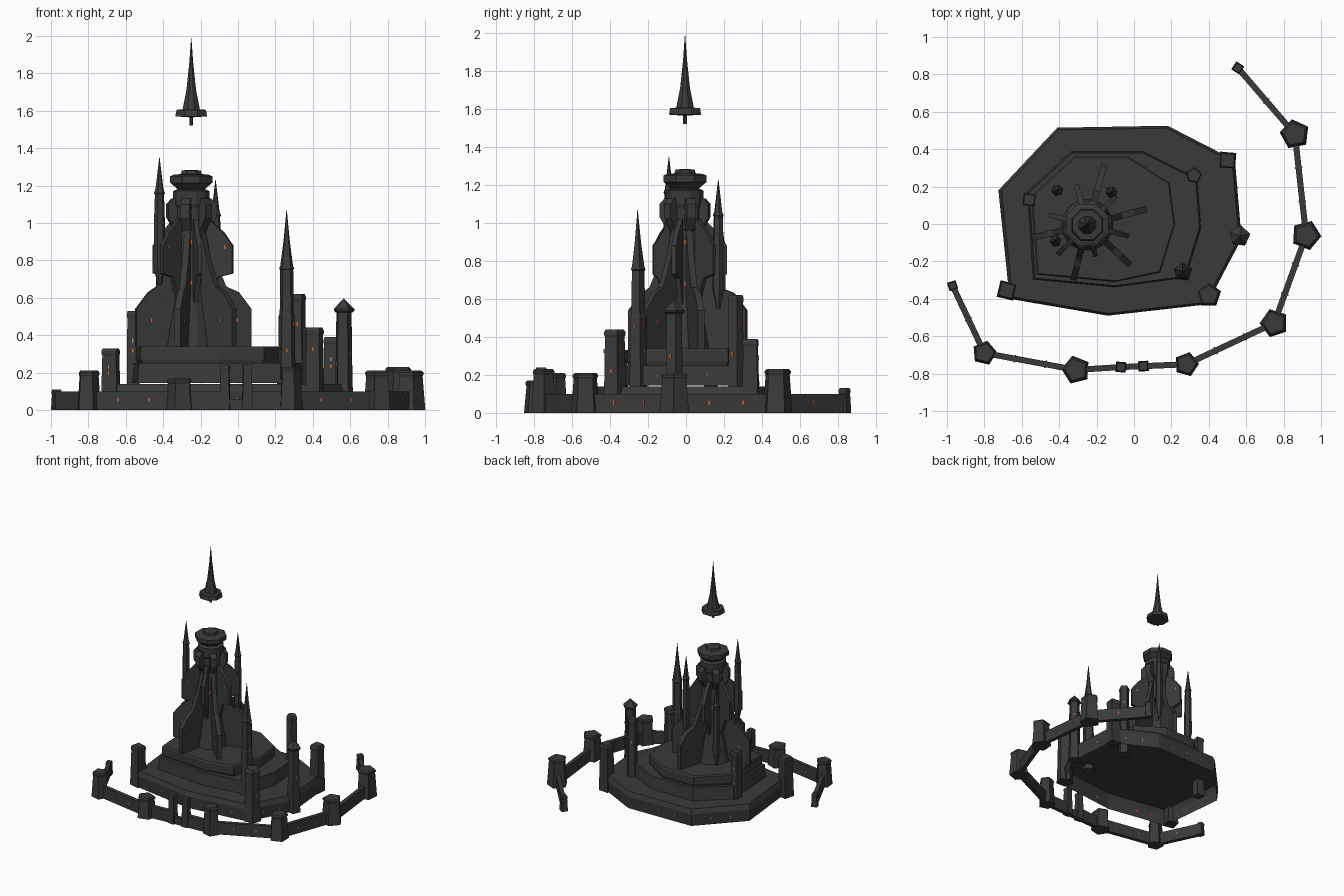
import bpy, bmesh, math
from mathutils import Matrix, Vector

if "Cube" in bpy.data.objects:
    bpy.data.objects.remove(bpy.data.objects["Cube"])


def material(name, rgb):
    m = bpy.data.materials.new(name)
    m.use_nodes = True
    m.diffuse_color = (*rgb, 1)
    m.node_tree.nodes["Principled BSDF"].inputs["Base Color"].default_value = (*rgb, 1)
    return m


STONE = material("dark stone", (0.042, 0.042, 0.042))
ORANGE = material("orange window", (0.75, 0.12, 0.02))
PALE = material("pale window", (0.3, 0.3, 0.3))


def finish(name, bm, mat=STONE):
    bmesh.ops.recalc_face_normals(bm, faces=bm.faces)
    mesh = bpy.data.meshes.new(name)
    bm.to_mesh(mesh)
    bm.free()
    mesh.materials.append(mat)
    ob = bpy.data.objects.new(name, mesh)
    bpy.context.collection.objects.link(ob)
    return ob


def skin(name, rings, floor=True):
    """Solid from stacked rings of equal point count, open below without a floor."""
    bm = bmesh.new()
    loops = [[bm.verts.new(p) for p in ring] for ring in rings]
    n = len(loops[0])
    for a, b in zip(loops, loops[1:]):
        for i in range(n):
            j = (i + 1) % n
            bm.faces.new((a[i], a[j], b[j], b[i]))
    if floor:
        bm.faces.new(loops[0])
    bm.faces.new(loops[-1])
    return finish(name, bm)


def lathe(name, x, y, sides, turn, profile):
    """Faceted tower from (radius, height) pairs."""
    def ring(r, z):
        angles = [turn + math.tau * i / sides for i in range(sides)]
        return [(x + r * math.cos(a), y + r * math.sin(a), z) for a in angles]
    return skin(name, [ring(r, z) for r, z in profile])


def tier(name, outline, levels, floor=True):
    """Plateau from an outline; levels are (inset scale, height)."""
    c = sum((Vector(p) for p in outline), Vector((0, 0))) / len(outline)
    rings = [[(*(c + (Vector(p) - c) * s), z) for p in outline] for s, z in levels]
    return skin(name, rings, floor)


windows = {"orange": bmesh.new(), "pale": bmesh.new()}


def window(x, y, z, angle, kind="orange"):
    """Thin upright plate facing the given direction."""
    m = Matrix.Translation((x, y, z)) @ Matrix.Rotation(angle, 4, "Z")
    bmesh.ops.create_cube(windows[kind], size=1,
                          matrix=m @ Matrix.Diagonal((0.009, 0.008, 0.02, 1)))


def tower_windows(x, y, r, sides, turn, heights):
    """One window per height, each on the next face but one."""
    d = r * math.cos(math.pi / sides)
    for i, z in enumerate(heights):
        a = turn + math.tau * (2 * i + 0.5) / sides
        window(x + d * math.cos(a), y + d * math.sin(a), z, a,
               "pale" if i % 5 == 3 else "orange")


def along(points, z, step, offset):
    """Windows spaced along both sides of a run of points."""
    for p, q in zip(points, points[1:]):
        p, q = Vector(p), Vector(q)
        d = q - p
        a = math.atan2(-d.x, d.y)
        count = max(1, int(d.length / step))
        for i in range(count):
            c = p + d * (i + 1) / (count + 1)
            for k in {offset, -offset}:
                window(c.x + k * math.cos(a), c.y + k * math.sin(a), z, a)


# Stepped plateau, the platform hollow underneath
base = [(-0.725, 0.18), (-0.41, 0.515), (0.18, 0.525), (0.54, 0.34),
        (0.575, -0.08), (0.39, -0.43), (-0.14, -0.49), (-0.665, -0.4)]
middle = [(-0.56, 0.17), (-0.33, 0.38), (0.05, 0.38), (0.33, 0.24),
          (0.35, -0.02), (0.27, -0.28), (-0.1, -0.33), (-0.53, -0.29)]
upper = [(-0.55, 0.15), (-0.32, 0.36), (-0.03, 0.36), (0.19, 0.22),
         (0.22, 0), (0.14, -0.26), (-0.1, -0.31), (-0.52, -0.27)]
tier("base_platform", base, [(0.985, 0), (1, 0.1), (0.975, 0.14)], floor=False)
tier("middle_terrace", middle, [(1.02, 0.145), (1, 0.25)])
tier("upper_terrace", upper, [(0.98, 0.25), (1, 0.27), (1, 0.33), (0.98, 0.34)])
along([Vector(p) * 0.993 for p in base + base[:1]], 0.055, 0.17, 0)
along(middle[1:6], 0.19, 0.3, 0)

# Curtain wall: x, y, tower radius, tower height
posts = [(-0.97, -0.33, 0.03, 0.11), (-0.8, -0.69, 0.06, 0.21),
         (-0.31, -0.78, 0.07, 0.17), (-0.07, -0.765, 0.035, 0.24),
         (0.05, -0.76, 0.035, 0.24), (0.28, -0.75, 0.06, 0.23),
         (0.75, -0.53, 0.07, 0.21), (0.92, -0.06, 0.073, 0.21),
         (0.86, 0.48, 0.073, 0.23), (0.555, 0.835, 0.032, 0.13)]
for i, (a, b) in enumerate(zip(posts, posts[1:])):
    p, q = Vector(a[:2]), Vector(b[:2])
    d = q - p
    side = Vector((-d.y, d.x)).normalized() * 0.016
    corners = [p + side, q + side, q - side, p - side]
    height = 0.06 if a[2] == b[2] == 0.035 else 0.1
    skin(f"wall_{i}", [[(c.x, c.y, z) for c in corners] for z in (0, height)])
    if d.length > 0.25:
        along([p, q], 0.055, 0.24, 0.016)
for i, (x, y, r, h) in enumerate(posts):
    sides = 4 if r < 0.04 else 5
    turn = math.atan2(y, x) + (0.785 if sides == 4 else 0)
    lathe(f"wall_tower_{i}", x, y, sides, turn,
          [(r * 1.12, 0), (r * 0.92, h - 0.03), (r, h - 0.02), (r, h - 0.01), (r * 0.85, h)])

# Towers standing on the plateau: x, y, radius, sides, turn, height
keeps = [(0.4, -0.38, 0.062, 5, 0.3, 0.44), (0.32, 0.26, 0.044, 5, 0.2, 0.62),
         (0.5, 0.34, 0.056, 4, 0.7, 0.39), (-0.68, -0.355, 0.058, 4, 0.55, 0.33),
         (-0.56, 0.13, 0.045, 4, 0.7, 0.53)]
for i, (x, y, r, n, t, h) in enumerate(keeps):
    lathe(f"keep_tower_{i}", x, y, n, t,
          [(r * 1.1, 0), (r, 0.15), (r * 0.92, h - 0.04), (r, h - 0.03),
           (r, h - 0.015), (r * 0.85, h)])
    tower_windows(x, y, r * 0.97, n, t, [h * k for k in (0.75, 0.6, 0.5, 0.7, 0.74)])
lathe("roofed_tower", 0.565, -0.065, 5, 0.2,
      [(0.056, 0), (0.048, 0.15), (0.043, 0.52), (0.058, 0.53), (0.058, 0.54), (0.002, 0.595)])
tower_windows(0.565, -0.065, 0.047, 5, 0.2, [0.4, 0.25, 0.3, 0.2])
lathe("tall_spire_tower", 0.26, -0.255, 5, 0.3,
      [(0.055, 0.1), (0.047, 0.3), (0.045, 0.5), (0.039, 0.52), (0.037, 0.75),
       (0.043, 0.755), (0.036, 0.77), (0.018, 0.9), (0.001, 1.07)])
tower_windows(0.26, -0.255, 0.0465, 5, 0.3, [0.48, 0.33, 0.46, 0.4, 0.32, 0.33])
tower_windows(0.26, -0.255, 0.039, 5, 0.3, [0.65, 0.6])

# Central tower core and crown
CX, CY = -0.25, -0.005
CORE = 0.09
lathe("tower_core", CX, CY, 12, math.pi / 12,
      [(0.14, 0.34), (CORE, 0.62), (CORE, 1.08), (0.1, 1.1), (0.1, 1.17), (0.08, 1.18)])
lathe("tower_crown", CX, CY, 8, math.pi / 8,
      [(0.08, 1.16), (0.08, 1.18), (0.108, 1.205), (0.122, 1.215), (0.122, 1.25),
       (0.1, 1.258), (0.06, 1.262), (0.055, 1.28), (0.03, 1.283)])
for i in range(12):
    a = i * math.pi / 6
    for z in ((1.06, 0.98, 0.9, 0.68) if i % 3 == 0 else (0.8,)):
        window(CX + CORE * 0.97 * math.cos(a), CY + CORE * 0.97 * math.sin(a), z, a)


def fin(name, degrees, thickness, profile, lit=None):
    """Upright slab radiating from the tower axis, lit = (radius, height) of side windows."""
    angle = math.radians(degrees)
    u = Vector((math.cos(angle), math.sin(angle), 0))
    v = Vector((-u.y, u.x, 0)) * thickness / 2
    centre = Vector((CX, CY, 0))
    skin(name, [[centre + u * r + Vector((0, 0, z)) + v * s for r, z in profile]
                for s in (-1, 1)])
    if lit:
        for s in (-1, 1):
            c = centre + u * lit[0] + v * s
            window(c.x, c.y, lit[1], angle + math.pi / 2)


# Great buttresses (direction, reach) alternating with raised ones
for i, (degrees, reach) in enumerate([(15, 0.33), (74, 0.337), (193, 0.305),
                                      (256, 0.305), (317, 0.315)]):
    fin(f"great_buttress_{i}", degrees, 0.034,
        [(0, 0.34), (reach, 0.34), (reach, 0.54), (reach - 0.07, 0.63),
         (0.19, 0.66), (0.13, 0.8), (0.09, 0.95), (0, 0.95)], (reach - 0.08, 0.48))
for i, reach in enumerate([0.22, 0.225, 0.21, 0.225, 0.175, 0.23]):
    fin(f"raised_buttress_{i}", 45 + 60 * i, 0.026,
        [(0, 0.5), (0.09, 0.55), (0.15, 0.71), (reach, 0.73), (reach, 0.88),
         (reach - 0.05, 0.95), (0.1, 1.02), (0, 1.02)],
        (reach - 0.04, 0.87) if i % 2 else None)
for i in range(6):
    fin(f"collar_block_{i}", 15 + 60 * i, 0.05,
        [(0, 0.92), (0.09, 0.96), (0.132, 1.03), (0.132, 1.1), (0.105, 1.13), (0, 1.13)])

# Slender spires clinging to the tower: x, y, top
for i, (x, y, top) in enumerate([(-0.42, -0.09, 1.35), (-0.12, 0.17, 1.23), (-0.41, 0.18, 1.08)]):
    lathe(f"slender_spire_{i}", x, y, 6, 0.2,
          [(0.012, top - 0.68), (0.032, top - 0.58), (0.029, top - 0.32), (0.025, top - 0.2),
           (0.03, top - 0.19), (0.022, top - 0.17), (0.001, top)])

# Floating pinnacle
lathe("floating_pinnacle", CX, CY, 8, math.pi / 8,
      [(0.011, 1.52), (0.011, 1.565), (0.092, 1.57), (0.085, 1.605), (0.05, 1.607),
       (0.028, 1.71), (0.011, 1.86), (0.001, 1.99)])

finish("orange_windows", windows["orange"], ORANGE)
finish("pale_windows", windows["pale"], PALE)
